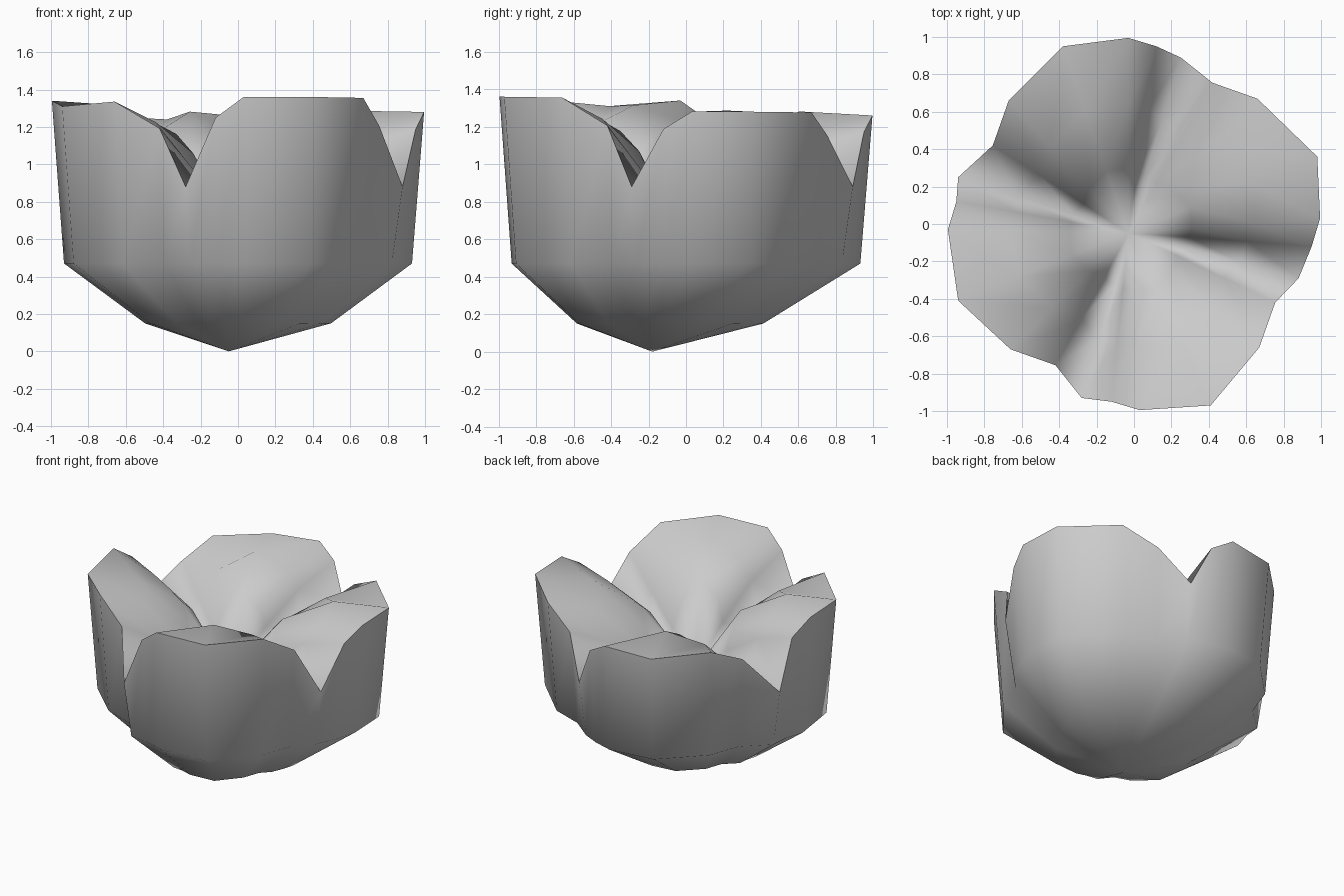
import bpy
import bmesh
from math import sin, cos, pi

if "Cube" in bpy.data.objects:
    bpy.data.objects.remove(bpy.data.objects["Cube"])

# One petal's rim columns: x, y, then height fractions at rim, mid and inner rings
COLUMNS = [
    (-0.28, -0.93, 0.00, 0.00, 0.00),   # notch / valley
    (-0.12, -0.95, 0.77, 0.58, 0.30),
    (0.03, -0.995, 1.00, 0.80, 0.54),
    (0.41, -0.97, 1.00, 0.97, 0.70),    # middle of the petal
    (0.67, -0.66, 0.99, 0.78, 0.52),
    (0.755, -0.42, 0.68, 0.40, 0.21),
]
# Petals front, right, back, left: height, notch shift, middle shift,
# middle rim drop, middle ridge lift
PETALS = [
    (1.36, (0, 0), (0, 0), 0, 0),
    (1.28, (-0.05, -0.01), (0.01, -0.05), 0, 0.02),
    (1.26, (-0.03, -0.04), (0.03, -0.02), 0.02, 0.035),
    (1.34, (-0.01, -0.03), (0.03, 0), 0.03, -0.01),
]

bm = bmesh.new()
cols = []
for i, (h, notch, middle, drop, lift) in enumerate(PETALS):
    c, s = cos(i * pi / 2), sin(i * pi / 2)
    for j, (px, py, rim, mid, inner) in enumerate(COLUMNS):
        dx, dy = {0: notch, 3: middle}.get(j, (0, 0))
        x, y = px * c - py * s + dx, px * s + py * c + dy
        top = 0.88 + rim * (h - 0.88)
        ridge = 0.82 + mid * (h - 0.82)
        if j == 3:
            top -= drop
            ridge += lift
        points = [
            (x * 0.5, y * 0.5 - 0.085, 0.15),                       # base ring
            (x * 0.935, y * 0.935, 0.47),                           # shoulder ring
            (x, y, top),                                            # rim
            (x * 0.65 - 0.01, y * 0.65 - 0.015, ridge),             # inner ridge
            (x * 0.33 - 0.02, y * 0.33 - 0.03, 0.75 + inner * (h - 0.75)),
        ]
        cols.append([bm.verts.new(p) for p in points])

# Skin the rings and close with the outer tip and the inner centre
tip = bm.verts.new((-0.05, -0.18, 0))
centre = bm.verts.new((-0.03, -0.05, 0.68))
for a, b in zip(cols, cols[1:] + cols[:1]):
    bm.faces.new((tip, b[0], a[0]))
    for k in range(4):
        bm.faces.new((a[k], b[k], b[k + 1], a[k + 1]))
    bm.faces.new((a[4], b[4], centre))
bmesh.ops.recalc_face_normals(bm, faces=bm.faces)

# Smooth petals with a sharp rim
for f in bm.faces:
    f.smooth = True
for a, b in zip(cols, cols[1:] + cols[:1]):
    bm.edges.get((a[2], b[2])).smooth = False

mesh = bpy.data.meshes.new("petal_bowl")
bm.to_mesh(mesh)
bm.free()
bpy.context.collection.objects.link(bpy.data.objects.new("petal_bowl", mesh))
